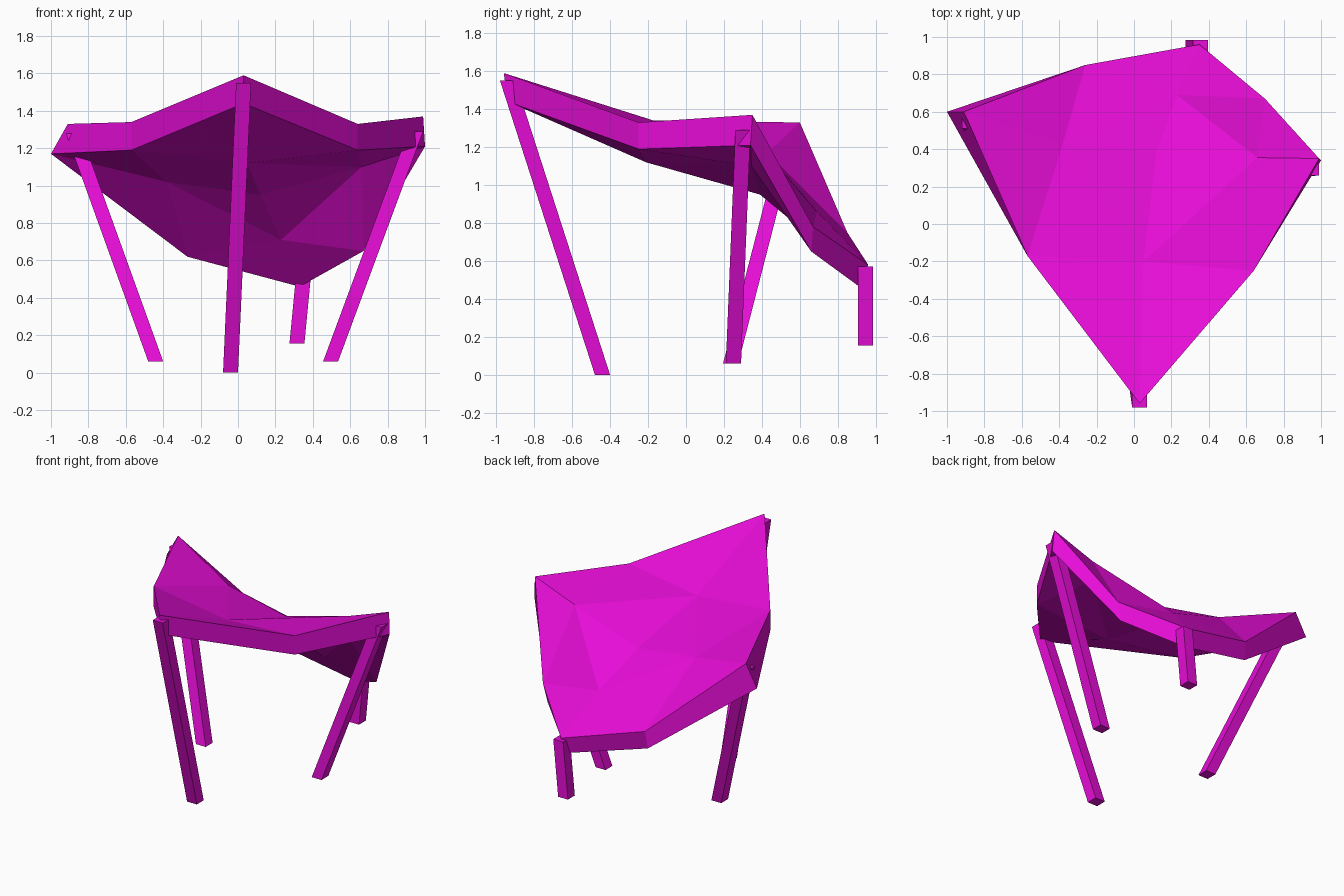
import bpy
import bmesh
from mathutils import Vector

default_cube = bpy.data.objects.get("Cube")
if default_cube:
    bpy.data.objects.remove(default_cube, do_unlink=True)


def make_material(name, colour):
    material = bpy.data.materials.new(name)
    material.use_nodes = True
    material.diffuse_color = colour
    shader = material.node_tree.nodes["Principled BSDF"]
    shader.inputs["Base Color"].default_value = colour
    return material


magenta = make_material("magenta", (0.8, 0.004, 0.68, 1))


def finish_object(name, mesh_builder):
    bmesh.ops.recalc_face_normals(mesh_builder, faces=mesh_builder.faces)
    mesh = bpy.data.meshes.new(name)
    mesh_builder.to_mesh(mesh)
    mesh_builder.free()
    mesh.materials.append(magenta)
    created = bpy.data.objects.new(name, mesh)
    bpy.context.collection.objects.link(created)
    return created


# Canopy: four corners, the rim points between them, the spoke points, the middle
CORNERS = [(0.03, -0.96, 1.59), (0.99, 0.35, 1.37), (0.35, 0.96, 0.58), (-0.91, 0.60, 1.33)]
RIM_MIDS = [(0.64, -0.25, 1.33), (0.70, 0.67, 0.78), (-0.26, 0.85, 0.75), (-0.57, -0.17, 1.34)]
SPOKES = [(0.05, -0.20, 1.27), (0.66, 0.355, 1.25), (0.23, 0.69, 0.86), (-0.38, 0.43, 1.17)]
MIDDLE = (0.12, 0.39, 1.09)

# Drop from the upper skin to the lower skin, leaning outward at the corners
DROP = (0, -0.01, -0.15)
CORNER_DROPS = [(0, 0.02, -0.15), (0.01, -0.01, -0.16), (-0.02, -0.04, -0.12), (-0.09, 0, -0.16)]
RIM_DROPS = [(0, 0, -0.14), (-0.03, -0.01, -0.13), (-0.01, -0.02, -0.13), (0, 0, -0.15)]


def build_canopy():
    bm = bmesh.new()

    def add_pair(point, drop=DROP):
        top = Vector(point)
        return bm.verts.new(top), bm.verts.new(top + Vector(drop))

    corners = [add_pair(p, d) for p, d in zip(CORNERS, CORNER_DROPS)]
    rims = [add_pair(p, d) for p, d in zip(RIM_MIDS, RIM_DROPS)]
    spokes = [add_pair(p) for p in SPOKES]
    middle = add_pair(MIDDLE, (0, 0, -0.14))

    for i in range(len(corners)):
        j = (i + 1) % len(corners)
        # Each quarter is a triangle split into four
        quarter = [
            (corners[i], rims[i], spokes[i]),
            (rims[i], corners[j], spokes[j]),
            (rims[i], spokes[j], spokes[i]),
            (spokes[i], spokes[j], middle),
        ]
        for tri in quarter:
            bm.faces.new([pair[0] for pair in tri])
            bm.faces.new([pair[1] for pair in reversed(tri)])
        # Rim walls
        for a, b in ((corners[i], rims[i]), (rims[i], corners[j])):
            bm.faces.new((a[0], a[1], b[1], b[0]))
    return finish_object("canopy", bm)


# Legs: slanted square posts with level ends
def build_leg(name, foot, head, half=0.04):
    bm = bmesh.new()
    bmesh.ops.create_cube(bm, size=2 * half)
    for v in bm.verts:
        end = Vector(head if v.co.z > 0 else foot)
        v.co = (end.x + v.co.x, end.y + v.co.y, end.z)
    return finish_object(name, bm)


build_canopy()
build_leg("front_leg", (-0.04, -0.44, 0), (0.03, -0.94, 1.55))
build_leg("left_leg", (0.495, 0.25, 0.06), (0.95, 0.30, 1.29))
build_leg("right_leg", (-0.44, 0.235, 0.06), (-0.88, 0.55, 1.28))
build_leg("back_leg", (0.315, 0.945, 0.155), (0.355, 0.945, 0.57))
